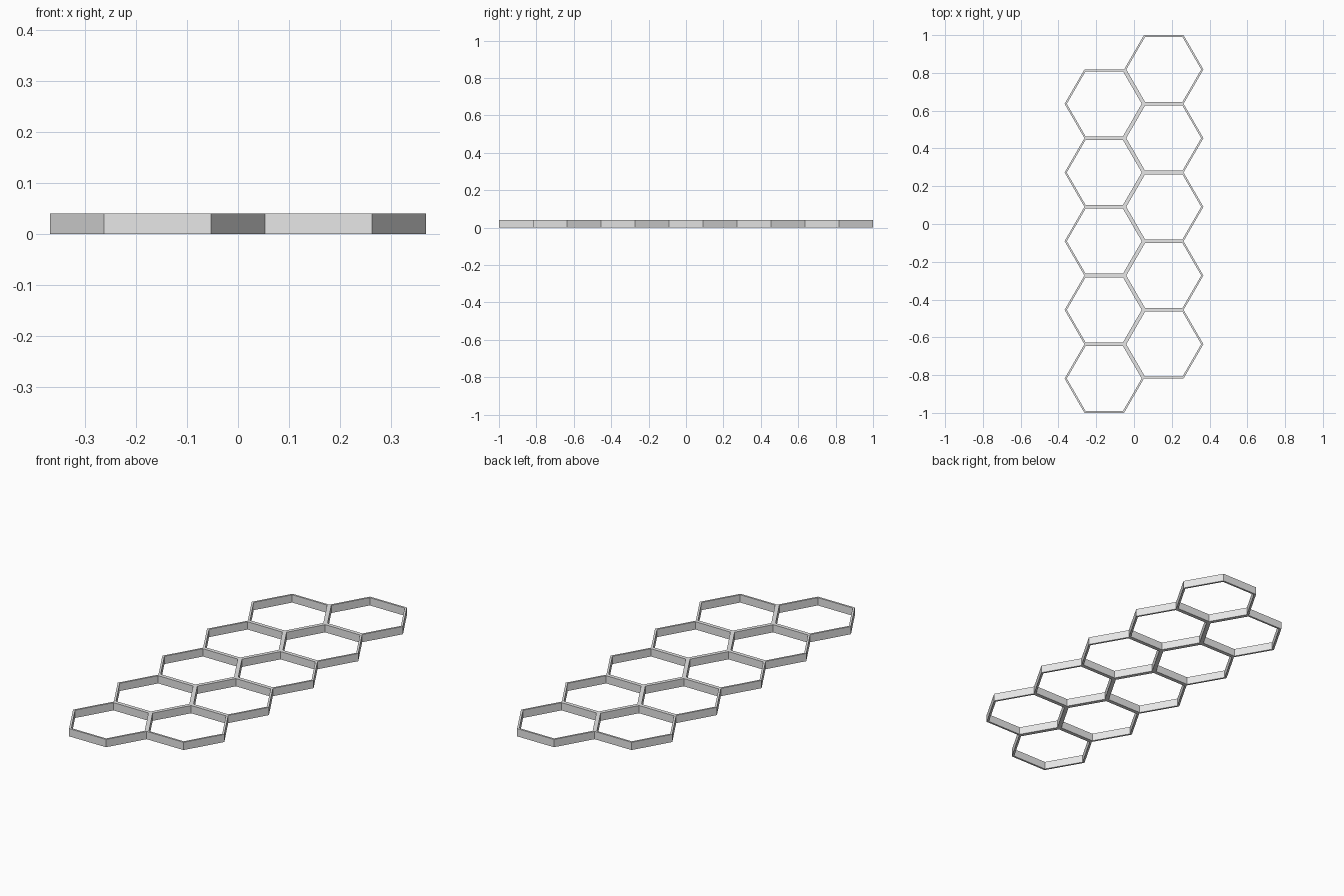
import bpy, bmesh
from math import cos, sin, sqrt, radians

cube = bpy.data.objects.get("Cube")
if cube:
    bpy.data.objects.remove(cube, do_unlink=True)

STEP = 2 / 11                    # flat-to-centre distance of a cell, half the row pitch
RADIUS = STEP * 2 / sqrt(3)      # centre-to-corner distance
WALL = 0.01
HEIGHT = 0.04

grey = bpy.data.materials.new("light_grey")
grey.use_nodes = True
grey.diffuse_color = (0.8, 0.8, 0.8, 1)
grey.node_tree.nodes["Principled BSDF"].inputs["Base Color"].default_value = (0.8, 0.8, 0.8, 1)


def hexagon_ring(name):
    """Open hexagonal frame with flat sides facing front and back."""
    bm = bmesh.new()
    inner = RADIUS - WALL * 2 / sqrt(3)
    loops = [[bm.verts.new((r * cos(radians(60 * i)), r * sin(radians(60 * i)), z))
              for i in range(6)]
             for r, z in ((RADIUS, 0), (RADIUS, HEIGHT), (inner, HEIGHT), (inner, 0))]
    for k in range(4):
        a, b = loops[k], loops[(k + 1) % 4]
        for i in range(6):
            j = (i + 1) % 6
            bm.faces.new((a[i], a[j], b[j], b[i]))
    bmesh.ops.recalc_face_normals(bm, faces=bm.faces)
    mesh = bpy.data.meshes.new(name)
    bm.to_mesh(mesh)
    bm.free()
    mesh.materials.append(grey)
    return mesh


# Two staggered columns of five touching cells
ring = hexagon_ring("hexagon_cell")
for side, label in ((-1, "right"), (1, "left")):
    for row in range(5):
        cell = bpy.data.objects.new(f"{label}_cell_{row + 1}", ring)
        cell.location = (side * RADIUS * 0.75, (2 * row - 4 + side / 2) * STEP, 0)
        bpy.context.collection.objects.link(cell)
